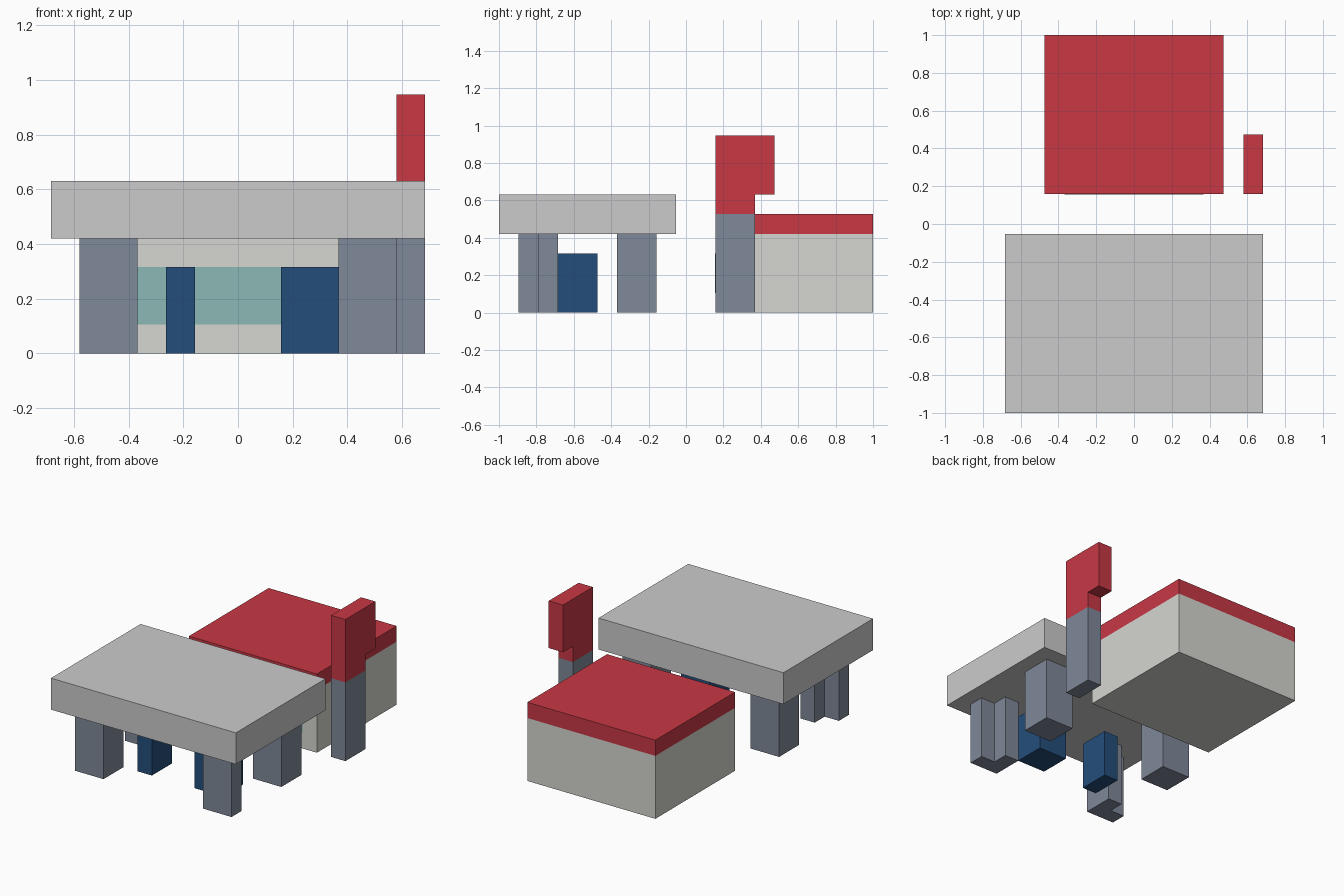
import bpy, bmesh
from mathutils import Vector

if "Cube" in bpy.data.objects:
    bpy.data.objects.remove(bpy.data.objects["Cube"])

U = 2 / 19  # one block; the whole model sits on this grid


def material(name, rgb):
    m = bpy.data.materials.new(name)
    m.diffuse_color = (*rgb, 1)
    m.use_nodes = True
    m.node_tree.nodes["Principled BSDF"].inputs["Base Color"].default_value = m.diffuse_color
    return m


RED = material("red", (0.58, 0.04, 0.06))
SLATE = material("slate", (0.216, 0.25, 0.319))
BLUE = material("dark_blue", (0.018, 0.076, 0.198))
TEAL = material("teal", (0.262, 0.479, 0.462))
PALE = material("pale_grey", (0.672, 0.68, 0.638))


def prism(name, points, direction, mat=None):
    """Extrude a flat outline (in blocks; y counted from the front) along a direction."""
    bm = bmesh.new()
    verts = [bm.verts.new(Vector((x, y - 9.5, z)) * U) for x, y, z in points]
    face = bm.faces.new(verts)
    top = bmesh.ops.extrude_face_region(bm, geom=[face])["geom"]
    moved = [v for v in top if isinstance(v, bmesh.types.BMVert)]
    bmesh.ops.translate(bm, verts=moved, vec=Vector(direction) * U)
    bmesh.ops.recalc_face_normals(bm, faces=bm.faces)
    mesh = bpy.data.meshes.new(name)
    bm.to_mesh(mesh)
    bm.free()
    ob = bpy.data.objects.new(name, mesh)
    bpy.context.collection.objects.link(ob)
    if mat:
        mesh.materials.append(mat)
    return ob


def block(name, x, y, z, mat=None):
    outline = [(x[0], y[0], z[0]), (x[1], y[0], z[0]), (x[1], y[1], z[0]), (x[0], y[1], z[0])]
    return prism(name, outline, (0, 0, z[1] - z[0]), mat)


# Table: thick slab on four legs
block("table_top", (-6.5, 6.5), (0, 9), (4, 6))
LEG = [(3.5, 1), (5.5, 1), (5.5, 2), (4.5, 2), (4.5, 3), (3.5, 3)]
for side, s in (("left", -1), ("right", 1)):
    # front legs are L-shaped, notched at the outer back corner
    prism(f"front_leg_{side}", [(s * x, y, 0) for x, y in LEG], (0, 0, 4), SLATE)
    block(f"back_leg_{side}", sorted((s * 3.5, s * 5.5)), (6, 8), (0, 4), SLATE)

# Dark blue posts under the table
block("blue_post_left", (-2.5, -1.5), (3, 5), (0, 3), BLUE)
block("blue_post_right", (1.5, 3.5), (3, 5), (0, 3), BLUE)

# Rear box with red cover and a teal panel on the front
block("box_body", (-4.5, 4.5), (11, 19), (0, 4), PALE)
block("box_cover", (-4.5, 4.5), (11, 19), (4, 5), RED)
block("front_panel", (-3.5, 3.5), (10.98, 11), (1, 3), TEAL)

# Side post with overhanging red head
block("side_post", (5.5, 6.5), (11, 13), (0, 5), SLATE)
HEAD = [(11, 5), (13, 5), (13, 6), (14, 6), (14, 9), (11, 9)]
prism("post_head", [(5.5, y, z) for y, z in HEAD], (1, 0, 0), RED)
